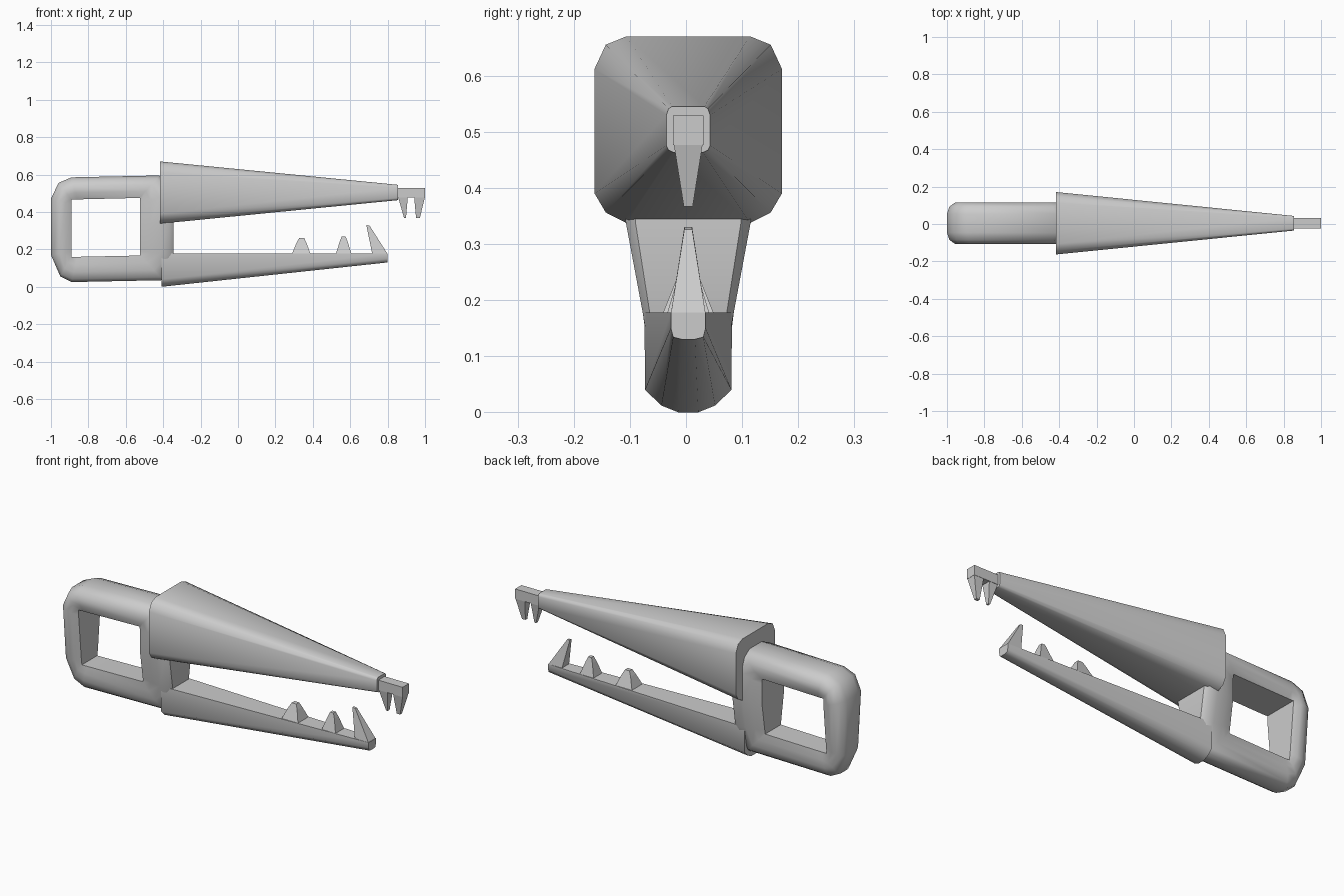
import bpy, bmesh, math

CY = 0.004  # slight sideways offset shared by the parts


def loft(name, sections, ring=False, angle=38):
    """Skin a series of equal-length point loops; cap the ends or close into a ring."""
    bm = bmesh.new()
    loops = [[bm.verts.new(p) for p in s] for s in sections]
    n = len(loops[0])
    pairs = list(zip(loops, loops[1:])) + ([(loops[-1], loops[0])] if ring else [])
    for a, b in pairs:
        for i in range(n):
            j = (i + 1) % n
            bm.faces.new((a[i], a[j], b[j], b[i]))
    if not ring:
        bm.faces.new(loops[0])
        bm.faces.new(loops[-1])
    bmesh.ops.recalc_face_normals(bm, faces=bm.faces)
    me = bpy.data.meshes.new(name)
    bm.to_mesh(me)
    bm.free()
    me.shade_smooth()
    me.set_sharp_from_angle(angle=math.radians(angle))
    ob = bpy.data.objects.new(name, me)
    bpy.context.collection.objects.link(ob)
    return ob


def mirrored(x, half):
    """Closed loop at x from a half outline of (y, z) points."""
    right = [(x, CY + y, z) for y, z in half]
    left = [(x, CY - y, z) for y, z in reversed(half)]
    return right + left


def wedge(name, base, tip):
    """Tapered tooth; each end is (x0, x1, z0, z1, half width)."""
    def loop(x0, x1, z0, z1, w):
        return [(x0, CY - w, z0), (x1, CY - w, z1), (x1, CY + w, z1), (x0, CY + w, z0)]
    return loft(name, [loop(*base), loop(*tip)], angle=30)


# Ring handle: outer point, inner point, outer fullness
stations = [
    ((-1.0, 0.47), (-0.89, 0.44), 0.45), ((-0.96, 0.555), (-0.89, 0.467), 0.45),
    ((-0.89, 0.585), (-0.86, 0.467), 0.45), ((-0.42, 0.595), (-0.525, 0.475), 0.45),
    ((-0.345, 0.50), (-0.523, 0.45), 0.8), ((-0.345, 0.34), (-0.523, 0.34), 0.85),
    ((-0.345, 0.17), (-0.523, 0.19), 0.85), ((-0.40, 0.035), (-0.523, 0.167), 0.5),
    ((-0.89, 0.025), (-0.86, 0.16), 0.45), ((-0.95, 0.055), (-0.89, 0.16), 0.45),
    ((-1.0, 0.17), (-0.89, 0.19), 0.45),
]
ring = []
for (ox, oz), (ix, iz), full in stations:
    def at(t, s):
        x, z = ix + (ox - ix) * t, iz + (oz - iz) * t
        w = 0.07 + 0.041 * min(1, max(0, (z - 0.12) / 0.22))
        return (x, CY + s * w, z)
    half = [(0, 0.85), (0.3, 1), (0.6, 1), (0.88, (1 + full) / 2 + 0.08), (1, full)]
    ring.append([at(t, s) for t, s in half] + [at(t, -s) for t, s in reversed(half)])
loft("ring_handle", ring, ring=True, angle=45)

# Upper jaw: chamfered cone
loft("upper_jaw", [
    mirrored(-0.418, [(0.11, 0.67), (0.147, 0.655), (0.167, 0.612),
                      (0.167, 0.39), (0.147, 0.356), (0.11, 0.337)]),
    mirrored(0.855, [(0.029, 0.545), (0.035, 0.541), (0.039, 0.53),
                     (0.039, 0.475), (0.035, 0.467), (0.026, 0.463)]),
], angle=50)

# Upper tip with a pair of fangs
wedge("upper_tip", (0.84, 1.0, 0.476, 0.476, 0.027), (0.84, 1.0, 0.529, 0.529, 0.027))
wedge("rear_fang", (0.856, 0.908, 0.48, 0.48, 0.026), (0.888, 0.898, 0.367, 0.367, 0.008))
wedge("front_fang", (0.942, 1.0, 0.48, 0.48, 0.026), (0.952, 0.972, 0.367, 0.367, 0.008))

# Lower jaw: flat-topped tapering bar with a rounded keel
loft("lower_jaw", [
    mirrored(-0.408, [(0.078, 0.178), (0.077, 0.04), (0.048, 0.012), (0.018, 0.0)]),
    mirrored(0.80, [(0.031, 0.178), (0.031, 0.15), (0.027, 0.134), (0.012, 0.130)]),
], angle=50)

# Lower teeth
wedge("rear_tooth", (0.288, 0.388, 0.175, 0.175, 0.046), (0.313, 0.366, 0.235, 0.235, 0.022))
wedge("rear_tooth_tip", (0.313, 0.366, 0.235, 0.235, 0.022), (0.327, 0.354, 0.26, 0.26, 0.012))
wedge("middle_tooth", (0.523, 0.607, 0.175, 0.175, 0.038), (0.545, 0.585, 0.245, 0.245, 0.017))
wedge("middle_tooth_tip", (0.545, 0.585, 0.245, 0.245, 0.017), (0.555, 0.575, 0.27, 0.27, 0.01))
wedge("front_tooth", (0.718, 0.80, 0.175, 0.175, 0.031), (0.686, 0.704, 0.33, 0.326, 0.007))
